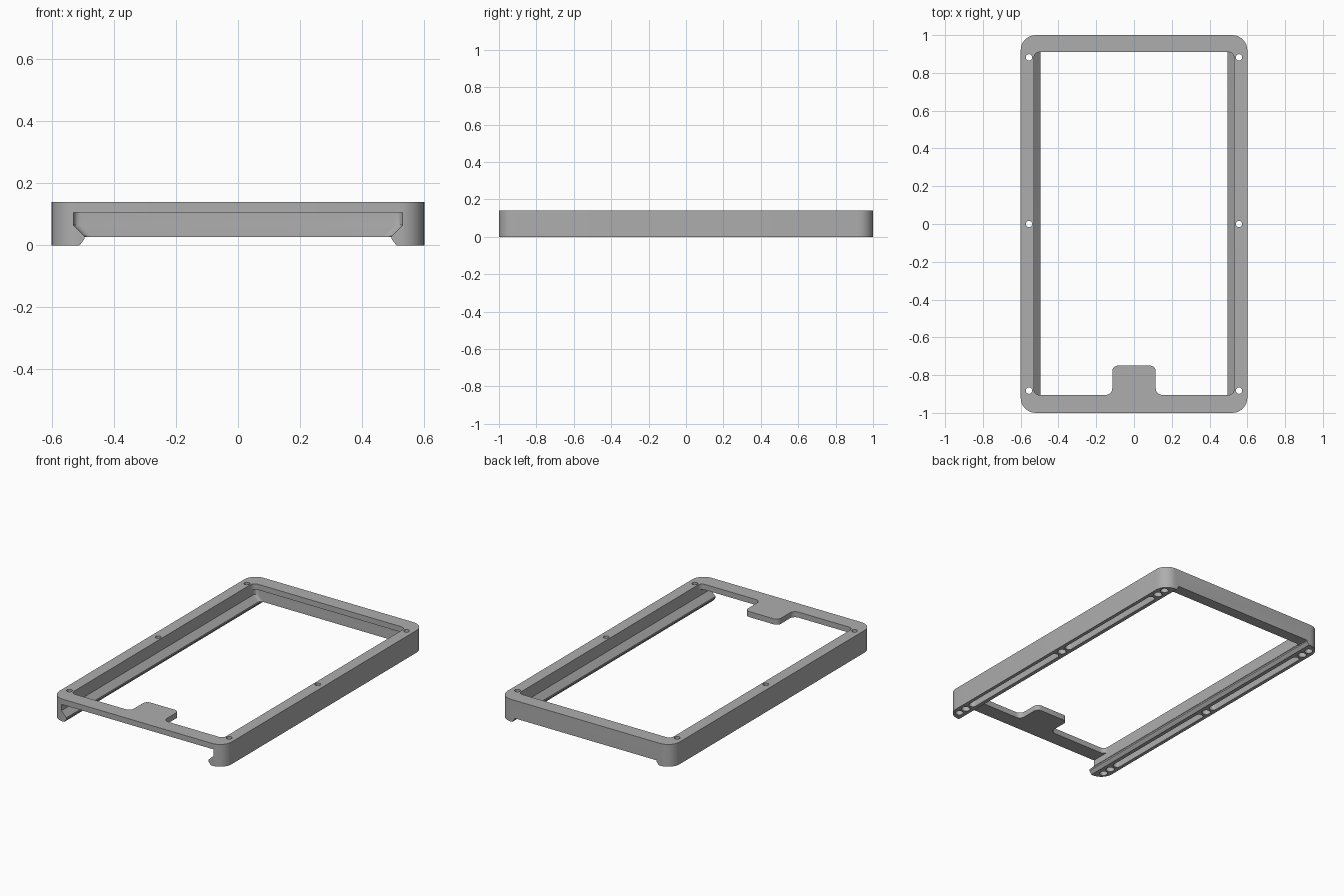
import bpy, bmesh, math
from mathutils import Vector

if "Cube" in bpy.data.objects:
    bpy.data.objects.remove(bpy.data.objects["Cube"])

HOLE_X, HOLE_Y = 0.556, 0.882


def fillet(points, steps=8):
    """Round each (x, y, radius) corner of a closed outline."""
    out, n = [], len(points)
    for i, (x, y, r) in enumerate(points):
        p = Vector((x, y))
        if r == 0:
            out.append(p)
            continue
        a = (Vector(points[i - 1][:2]) - p).normalized()
        b = (Vector(points[(i + 1) % n][:2]) - p).normalized()
        half = a.angle(b) / 2
        centre = p + (a + b).normalized() * (r / math.sin(half))
        start = p + a * (r / math.tan(half)) - centre
        end = p + b * (r / math.tan(half)) - centre
        sweep = math.pi - 2 * half
        for k in range(steps + 1):
            t = k / steps
            out.append(centre + (start * math.sin((1 - t) * sweep)
                                 + end * math.sin(t * sweep)) / math.sin(sweep))
    return out


def rect(x0, x1, y0, y1, front=0.0, back=0.0):
    return fillet([(x0, y0, front), (x1, y0, front), (x1, y1, back), (x0, y1, back)])


def loft(name, layers):
    """Solid skinned through (z, outline) layers of equal point count."""
    bm = bmesh.new()
    rings = [[bm.verts.new((p.x, p.y, z)) for p in outline] for z, outline in layers]
    n = len(rings[0])
    bm.faces.new(rings[0])
    bm.faces.new(rings[-1])
    for lo, hi in zip(rings, rings[1:]):
        for i in range(n):
            bm.faces.new((lo[i], lo[(i + 1) % n], hi[(i + 1) % n], hi[i]))
    bmesh.ops.recalc_face_normals(bm, faces=bm.faces)
    mesh = bpy.data.meshes.new(name)
    bm.to_mesh(mesh)
    bm.free()
    obj = bpy.data.objects.new(name, mesh)
    bpy.context.collection.objects.link(obj)
    return obj


def cut(target, cutter):
    mod = target.modifiers.new("cut", 'BOOLEAN')
    mod.operation, mod.solver, mod.object = 'DIFFERENCE', 'EXACT', cutter
    bpy.context.view_layer.objects.active = target
    bpy.ops.object.modifier_apply(modifier=mod.name)
    bpy.data.objects.remove(cutter)


# Outer body with rounded corners
body = rect(-0.6, 0.6, -1, 1, 0.08, 0.08)
frame = loft("frame", [(0, body), (0.14, body)])

# Slide-in slot, open at the front, with overhanging lower rails
levels = [(-0.02, 0.525), (0.02, 0.495), (0.03, 0.495), (0.065, 0.53), (0.105, 0.53)]
cut(frame, loft("slot_cutter",
                [(z, rect(-w, w, -1.1, 0.93, 0, 0.025)) for z, w in levels]))

# Clearance under the back wall
cut(frame, loft("back_cutter", [(z, rect(-w, w, 0.5, 1.1)) for z, w in
                                [(-0.02, 0.525), (0.02, 0.495), (0.027, 0.495)]]))

# Window in the top plate, leaving the front tab
window = fillet([(-0.53, -0.905, 0.03), (-0.115, -0.905, 0.035), (-0.115, -0.75, 0.03),
                 (0.115, -0.75, 0.03), (0.115, -0.905, 0.035), (0.53, -0.905, 0.03),
                 (0.53, 0.91, 0.03), (-0.53, 0.91, 0.03)])
cut(frame, loft("window_cutter", [(0.09, window), (0.2, window)]))

# Screw holes, counterbores and hollowed rail undersides
for side in (-1, 1):
    x = side * HOLE_X
    for y in (-HOLE_Y, 0, HOLE_Y):
        for r, top in ((0.025, 0.06), (0.017, 0.2)):
            ring = rect(x - r, x + r, y - r, y + r, r * 0.999, r * 0.999)
            cut(frame, loft("hole_cutter", [(-0.02, ring), (top, ring)]))
    for y0, y1 in ((-0.965, -0.918), (-0.84, -0.042), (0.042, 0.84), (0.918, 0.965)):
        groove = rect(x - 0.022, x + 0.022, y0, y1, 0.02, 0.02)
        cut(frame, loft("groove_cutter", [(-0.02, groove), (0.05, groove)]))

# Single grey finish
grey = bpy.data.materials.new("grey_plastic")
grey.diffuse_color = (0.42, 0.42, 0.42, 1)
grey.use_nodes = True
grey.node_tree.nodes["Principled BSDF"].inputs["Base Color"].default_value = grey.diffuse_color
frame.data.materials.clear()
frame.data.materials.append(grey)
for poly in frame.data.polygons:
    poly.material_index = 0

bpy.ops.object.select_all(action='DESELECT')
frame.select_set(True)
bpy.context.view_layer.objects.active = frame
bpy.ops.object.shade_smooth_by_angle(angle=math.radians(30))
